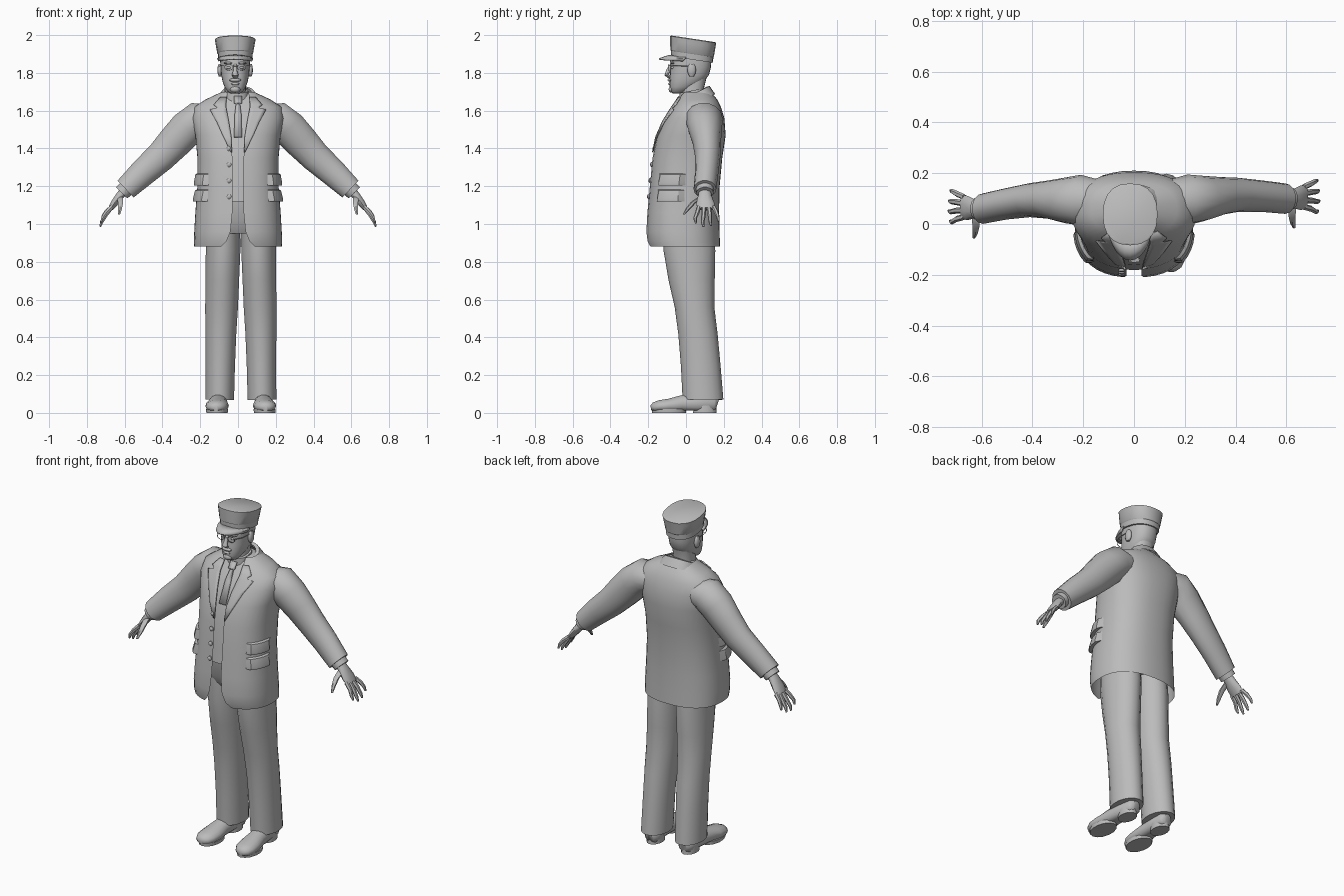
import bpy, bmesh, math
from mathutils import Vector

if "Cube" in bpy.data.objects:
    bpy.data.objects.remove(bpy.data.objects["Cube"])

grey = bpy.data.materials.new("plain_grey")
grey.diffuse_color = (0.5, 0.5, 0.5, 1)
grey.use_nodes = True
grey.node_tree.nodes["Principled BSDF"].inputs["Base Color"].default_value = grey.diffuse_color
POW = 0.85


def make(name, verts, faces, angle=40, thick=0):
    bm = bmesh.new()
    vs = [bm.verts.new(v) for v in verts]
    for f in faces:
        bm.faces.new([vs[i] for i in f])
    bmesh.ops.recalc_face_normals(bm, faces=bm.faces)
    me = bpy.data.meshes.new(name)
    bm.to_mesh(me)
    bm.free()
    me.materials.append(grey)
    ob = bpy.data.objects.new(name, me)
    bpy.context.collection.objects.link(ob)
    if thick:
        m = ob.modifiers.new("thickness", 'SOLIDIFY')
        m.thickness = thick
        m.offset = 0
    bpy.ops.object.select_all(action='DESELECT')
    ob.select_set(True)
    bpy.context.view_layer.objects.active = ob
    bpy.ops.object.shade_smooth_by_angle(angle=math.radians(angle))
    return ob


def grid(name, rows, closed=False, caps=False, angle=40, thick=0):
    """Skin a list of equally long rows of points."""
    n = len(rows[0])
    faces = []
    for r in range(len(rows) - 1):
        for i in range(n if closed else n - 1):
            j = (i + 1) % n
            faces.append((r * n + i, r * n + j, (r + 1) * n + j, (r + 1) * n + i))
    if caps:
        faces.append(tuple(range(n)))
        faces.append(tuple(range((len(rows) - 1) * n, len(rows) * n)))
    return make(name, [p for row in rows for p in row], faces, angle, thick)


def tube(name, pts, radii, side=(0, 1, 0), n=14, floor=None, angle=50):
    """Oval tube through points; the first radius lies along side."""
    pts = [Vector(p) for p in pts]
    side = Vector(side)
    rows = []
    for k, p in enumerate(pts):
        ax = (pts[min(k + 1, len(pts) - 1)] - pts[max(k - 1, 0)]).normalized()
        other = ax.cross(side).normalized()
        a, b = radii[k]
        row = []
        for i in range(n):
            t = 2 * math.pi * i / n
            q = p + side * (a * math.cos(t)) + other * (b * math.sin(t))
            if floor is not None:
                q.z = max(q.z, floor)
            row.append(q)
        rows.append(row)
    return grid(name, rows, True, True, angle)


def sp(v, p=POW):
    return math.copysign(abs(v) ** p, v)


def oval(t, w, yf, yb, z, cx=0):
    return Vector((cx + w * sp(math.sin(t)),
                   (yf + yb) / 2 - (yb - yf) / 2 * sp(math.cos(t)), z))


def stack(name, table, cx=0, n=20, tilt=0, angle=40):
    """Closed stack of ovals (z, half width, front y, back y)."""
    rows = []
    for z, w, yf, yb in table:
        row = [oval(2 * math.pi * i / n, w, yf, yb, z, cx) for i in range(n)]
        for v in row:
            v.z += tilt * v.y
        rows.append(row)
    return grid(name, rows, True, True, angle)


# coat shape: z, half width, front y, back y, front gap
COAT = [(0.88, .232, -.197, .18, .09), (0.91, .233, -.207, .179, .06),
        (0.96, .232, -.211, .178, .04), (1.06, .226, -.205, .175, .03),
        (1.2, .215, -.192, .178, .03), (1.35, .215, -.178, .192, .03),
        (1.47, .226, -.153, .21, .035), (1.56, .245, -.112, .203, .05),
        (1.62, .232, -.072, .185, .062), (1.66, .17, -.045, .165, .06),
        (1.70, .085, -.02, .13, .055)]


def coat_at(z):
    for a, b in zip(COAT, COAT[1:]):
        if z <= b[0]:
            f = (z - a[0]) / (b[0] - a[0])
            return [p + (q - p) * f for p, q in zip(a, b)]
    return COAT[-1]


def coat_pt(t, z, off=0):
    _, w, yf, yb, _ = coat_at(z)
    return oval(t, w + off, yf - off, yb + off, z)


def front_angle(x, z):
    s = min(1, abs(x) / coat_at(z)[1]) ** (1 / POW)
    return math.copysign(math.asin(s), x)


def front_pt(x, z, off=0):
    return coat_pt(front_angle(x, z), z, off)


# coat, open down the front
rows = []
for c in COAT:
    t0 = front_angle(c[4], c[0])
    rows.append([coat_pt(t0 + (2 * math.pi - 2 * t0) * i / 36, c[0]) for i in range(37)])
grid("coat", rows, angle=50)

# waistcoat and shirt inside the coat
rows = [[coat_pt(2 * math.pi * i / 28, z, -.018) for i in range(28)]
        for z in (1.12, 1.2, 1.35, 1.47, 1.56, 1.62, 1.66, 1.70)]
grid("waistcoat", rows, True, True)

# tie
grid("tie", [[front_pt(w * s, z, o) for s in (-1, 0, 1)] for z, w, o in
             ((1.46, .022, -.008), (1.58, .018, -.006), (1.635, .011, -.004),
              (1.64, .02, .002), (1.675, .02, .002))], thick=.008)

# collar, higher at the back
rows = []
for w, yf, yb, z, lift in ((.115, -.045, .155, 1.655, .04), (.088, -.03, .125, 1.695, .045),
                           (.072, -.02, .105, 1.69, .045)):
    row = []
    for i in range(21):
        t = math.radians(35 + 290 * i / 20)
        v = oval(t, w, yf, yb, z)
        v.z -= lift * math.cos(t) * .8
        row.append(v)
    rows.append(row)
grid("coat_collar", rows)
stack("shirt_collar", [(1.64, .07, -.035, .1), (1.70, .062, -.035, .09)], cx=-.008, tilt=.2)

for s, tag in ((1, "right"), (-1, "left")):
    # lapels
    rows = []
    for z, outer in ((1.38, .036), (1.46, .075), (1.54, .11), (1.605, .145),
                     (1.615, .105), (1.63, .125), (1.67, .09)):
        g = coat_at(z)[4]
        rows.append([front_pt(s * (g + (outer - g) * k / 4), z, .006) for k in range(5)])
    grid("lapel_" + tag, rows, thick=.006)

    # pocket flaps
    for k, z in enumerate((1.205, 1.12)):
        rows = []
        for dz, off in ((.065, -.004), (.058, .012), (.012, .02), (0, .018), (0, -.004)):
            rows.append([coat_pt(s * math.radians(42 + 50 * i / 6), z + dz,
                                 off if 0 < i < 6 else -.004) for i in range(7)])
        grid("pocket_flap_%s_%d" % (tag, k + 1), rows, angle=30)

    # sleeve, with the left one held a little further forward
    def arm(x, y, z):
        d = 0 if s > 0 else -.04 * min(1, max(0, (x - .2) / .4))
        return (s * x, y + d, z)

    tube("sleeve_" + tag, [arm(.14, .09, 1.56), arm(.21, .095, 1.555), arm(.27, .10, 1.505),
                           arm(.34, .11, 1.43), arm(.41, .115, 1.355), arm(.50, .11, 1.275),
                           arm(.595, .10, 1.185)],
         [(.085, .075), (.10, .095), (.09, .098), (.075, .092), (.067, .083), (.062, .075), (.06, .063)])
    tube("cuff_" + tag, [arm(.585, .10, 1.195), arm(.615, .10, 1.165)],
         [(.048, .045), (.046, .043)])

    # hand with fingers and thumb
    tube("palm_" + tag, [arm(.595, .10, 1.185), arm(.625, .10, 1.15), arm(.655, .103, 1.11),
                         arm(.675, .106, 1.08)],
         [(.03, .024), (.036, .023), (.048, .02), (.047, .014)], n=10)
    for i in range(4):
        y0, y1 = .068 + .026 * i, .052 + .04 * i
        drop = (.02, 0, .005, .03)[i]
        tube("finger_%s_%d" % (tag, i + 1),
             [arm(.668, y0, 1.09), arm(.698, (y0 + y1) / 2, 1.05 + drop / 2),
              arm(.722 - drop / 4, y1 - .004, 1.01 + drop), arm(.73 - drop / 4, y1, .985 + drop)],
             [(.012, .013), (.012, .012), (.01, .01), (.005, .005)], n=6)
    tube("thumb_" + tag, [arm(.625, .085, 1.145), arm(.622, .04, 1.115), arm(.625, .01, 1.08),
                          arm(.63, -.012, 1.05)],
         [(.018, .018), (.016, .016), (.013, .012), (.006, .006)], n=6)

    # trouser leg and shoe
    LEG = [(1.05, .093, .01, .09, .13), (.86, .094, .018, .093, .137), (.7, .098, .03, .09, .122),
           (.56, .102, .045, .088, .105), (.42, .106, .063, .083, .104), (.25, .109, .078, .079, .105),
           (.07, .112, .09, .077, .108)]
    tube("trouser_leg_" + tag, [(.015 + s * x, y, z) for z, x, y, a, b in LEG],
         [(b, a) for z, x, y, a, b in LEG], n=18)
    SHOE = [(.165, .04, .025, .03), (.15, .045, .042, .045), (.05, .05, .046, .055),
            (-.02, .047, .052, .048), (-.09, .038, .062, .038), (-.14, .034, .058, .034),
            (-.17, .028, .042, .028), (-.186, .025, .018, .014)]
    tube("shoe_" + tag, [(.015 + s * (.12 - y * .06), y, z) for y, z, a, b in SHOE],
         [(a, b) for y, z, a, b in SHOE], side=(1, 0, 0), floor=.012)
    tube("heel_" + tag, [(.015 + s * .114, .1, 0), (.015 + s * .114, .1, .04)],
         [(.062, .044), (.06, .044)])
    tube("sole_" + tag, [(.015 + s * .126, -.09, 0), (.015 + s * .126, -.09, .02)],
         [(.09, .058), (.092, .06)])

stack("trouser_seat", [(.95, .17, -.11, .15), (1.02, .19, -.15, .155), (1.15, .19, -.16, .155)], cx=.005)

# buttons along the coat edge
for k, z in enumerate((1.40, 1.315, 1.23, 1.145)):
    p = front_pt(-.048, z)
    tube("button_%d" % (k + 1), [p + Vector((0, .004, 0)), p + Vector((0, -.006, 0)),
                                 p + Vector((0, -.011, 0))],
         [(.013, .013), (.013, .013), (.006, .006)], side=(1, 0, 0), n=10)

# head and neck
HX = -.015
stack("neck", [(1.62, .06, -.02, .10), (1.70, .056, -.025, .09), (1.78, .058, -.02, .11)], cx=HX)
stack("head", [(1.692, .025, -.07, -.02), (1.70, .04, -.08, .0), (1.725, .056, -.086, .05),
               (1.755, .067, -.087, .095), (1.79, .074, -.085, .122), (1.83, .077, -.082, .132),
               (1.87, .08, -.084, .135), (1.91, .075, -.07, .13)], cx=HX, n=24, angle=60)


def blob(name, loc, size):
    rows = []
    for k in range(1, 6):
        a = math.pi * k / 6
        rows.append([(loc[0] + size[0] * math.sin(a) * math.cos(i * math.pi / 5),
                      loc[1] + size[1] * math.sin(a) * math.sin(i * math.pi / 5),
                      loc[2] + size[2] * math.cos(a)) for i in range(10)])
    return grid(name, rows, True, True, 60)


tube("nose", [(HX, -.078, 1.845), (HX, -.094, 1.81), (HX, -.102, 1.79), (HX, -.085, 1.775)],
     [(.008, .006), (.011, .012), (.018, .012), (.012, .008)], side=(1, 0, 0), n=8)
blob("upper_lip", (HX, -.084, 1.762), (.032, .014, .01))
blob("lower_lip", (HX, -.084, 1.742), (.022, .011, .008))
blob("chin", (HX, -.076, 1.713), (.028, .017, .018))
for s, tag in ((1, "right"), (-1, "left")):
    blob("ear_" + tag, (HX + s * .08, .03, 1.815), (.014, .024, .038))
    blob("eye_" + tag, (HX + s * .032, -.07, 1.828), (.015, .012, .008))
    blob("brow_" + tag, (HX + s * .034, -.072, 1.852), (.026, .014, .007))
    # spectacle rim and arm
    rim = [Vector((HX + s * .034 + .024 * math.cos(a), -.092, 1.83 + .017 * math.sin(a)))
           for a in [math.pi * i / 8 for i in range(16)]]
    mid = Vector((HX + s * .034, -.092, 1.83))
    grid("spectacle_rim_" + tag, [rim, [mid + (v - mid) * .9 for v in rim]], True, thick=.003)
    tube("spectacle_arm_" + tag, [(HX + s * .058, -.092, 1.838), (HX + s * .08, -.05, 1.838),
                                  (HX + s * .083, .03, 1.835)], [(.002, .002)] * 3,
         side=(0, 0, 1), n=4)
tube("spectacle_bridge", [(HX - .012, -.094, 1.836), (HX + .012, -.094, 1.836)], [(.002, .002)] * 2, n=4)

# cap: flared crown, band and peak
stack("cap_crown", [(1.875, .09, -.079, .143), (1.905, .092, -.08, .145), (1.909, .095, -.083, .148),
                    (1.96, .104, -.084, .156), (1.982, .108, -.084, .16), (1.986, .10, -.077, .152)],
      cx=HX, n=20, tilt=-.15, angle=30)
rows = []
for w, y, z in ((.088, -.076, 1.893), (.096, -.11, 1.885), (.088, -.142, 1.873)):
    rows.append([(HX + w * math.sin(a), .03 + (y - .03) * math.cos(a), z - .012 * math.sin(a) ** 2)
                 for a in [math.radians(-75 + 150 * i / 12) for i in range(13)]])
grid("cap_peak", rows, thick=.008)
